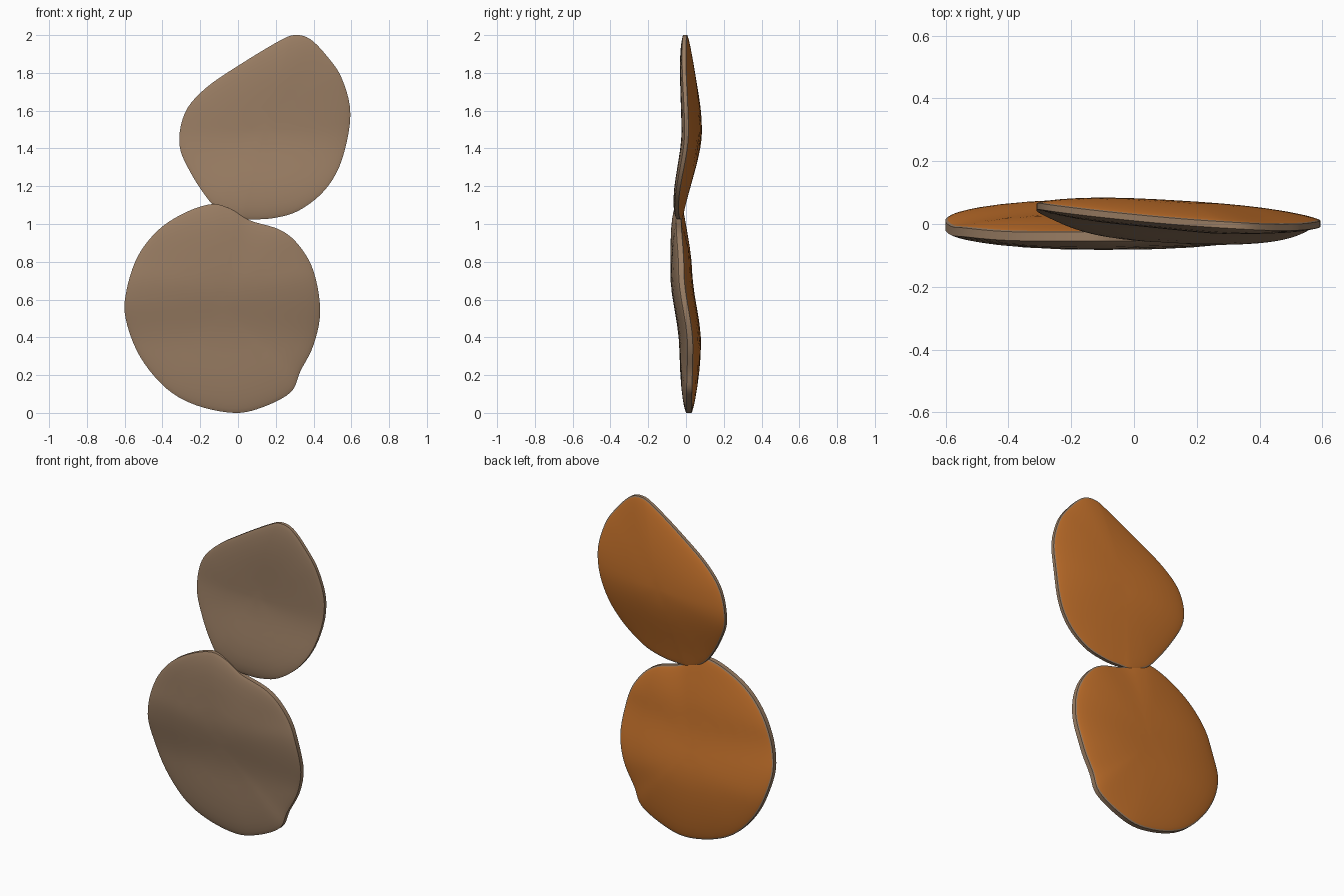
import bpy, bmesh, math
from mathutils import Vector

if "Cube" in bpy.data.objects:
    bpy.data.objects.remove(bpy.data.objects["Cube"])


def material(name, rgb):
    m = bpy.data.materials.new(name)
    m.diffuse_color = (*rgb, 1)
    m.use_nodes = True
    m.node_tree.nodes["Principled BSDF"].inputs["Base Color"].default_value = m.diffuse_color
    return m


TAUPE = material("taupe front", (0.32, 0.205, 0.125))
ORANGE = material("orange back", (0.55, 0.165, 0.024))


def catmull(p0, p1, p2, p3, t):
    return 0.5 * (2 * p1 + (p2 - p0) * t + (2 * p0 - 5 * p1 + 4 * p2 - p3) * t * t
                  + (3 * p1 - p0 - 3 * p2 + p3) * t ** 3)


def smooth_outline(pts, steps=5):
    v = [Vector(p) for p in pts]
    n = len(v)
    return [catmull(v[i - 1], v[i], v[(i + 1) % n], v[(i + 2) % n], k / steps)
            for i in range(n) for k in range(steps)]


def profile(pts, z):
    """Smooth y value at height z from (z, y) pairs."""
    if z <= pts[0][0]:
        return pts[0][1]
    for (z0, y0), (z1, y1) in zip(pts, pts[1:]):
        if z <= z1:
            t = (z - z0) / (z1 - z0)
            return y0 + (y1 - y0) * t * t * (3 - 2 * t)
    return pts[-1][1]


def lobe(name, outline, centre, bend, tilt, half, edge):
    """Thin lens with a bent mid surface: taupe front and rim, orange back."""
    rim, c = smooth_outline(outline), Vector(centre)
    radii = [1, 0.985, 0.96, 0.92, 0.86, 0.75, 0.6, 0.45, 0.3, 0.15]
    bm = bmesh.new()

    def point(r, p, side):
        q = c + (p - c) * r
        mid = profile(bend, q.y) + tilt * (q.x - c.x)
        h = edge + (half - edge) * (1 - r ** 2.6) ** 0.75
        return bm.verts.new((q.x, mid + side * h, q.y))

    sides = []
    for side in (-1, 1):
        rings = [[point(r, p, side) for p in rim] for r in radii]
        tip = point(0, c, side)
        n = len(rim)
        for k in range(len(rings)):
            for i in range(n):
                j = (i + 1) % n
                if k + 1 < len(rings):
                    f = bm.faces.new((rings[k][i], rings[k][j], rings[k + 1][j], rings[k + 1][i]))
                else:
                    f = bm.faces.new((rings[k][i], rings[k][j], tip))
                f.material_index = 1 if side > 0 and k > 0 else 0
        sides.append(rings[0])
    for i in range(len(rim)):
        j = (i + 1) % len(rim)
        bm.faces.new((sides[0][i], sides[0][j], sides[1][j], sides[1][i]))
    bmesh.ops.recalc_face_normals(bm, faces=bm.faces)
    mesh = bpy.data.meshes.new(name)
    bm.to_mesh(mesh)
    bm.free()
    mesh.materials.append(TAUPE)
    mesh.materials.append(ORANGE)
    ob = bpy.data.objects.new(name, mesh)
    bpy.context.collection.objects.link(ob)
    bpy.context.view_layer.objects.active = ob
    ob.select_set(True)
    bpy.ops.object.shade_smooth_by_angle(angle=math.radians(40))
    ob.select_set(False)


# Large round lower lobe, upper part leaning forward
lobe("lower_lobe",
     [(-0.02, 0), (0.13, 0.03), (0.28, 0.11), (0.33, 0.22), (0.40, 0.36), (0.435, 0.54),
      (0.40, 0.75), (0.32, 0.89), (0.22, 0.97), (0.06, 1.02), (-0.04, 1.08), (-0.14, 1.105),
      (-0.28, 1.06), (-0.42, 0.97), (-0.53, 0.83), (-0.59, 0.65), (-0.595, 0.5),
      (-0.52, 0.30), (-0.38, 0.13), (-0.22, 0.04)],
     (-0.08, 0.55),
     [(0, 0.015), (0.35, 0.022), (0.75, -0.025), (1.05, -0.04)], 0, 0.06, 0.014)

# Smaller pointed upper lobe, left edge turned back
lobe("upper_lobe",
     [(0.06, 1.025), (0.18, 1.03), (0.32, 1.07), (0.46, 1.18), (0.55, 1.34), (0.595, 1.58),
      (0.55, 1.77), (0.47, 1.89), (0.38, 1.98), (0.30, 2.0), (0.22, 1.97), (0.02, 1.85),
      (-0.17, 1.72), (-0.28, 1.59), (-0.31, 1.42), (-0.25, 1.27), (-0.15, 1.12),
      (-0.08, 1.06), (0.0, 1.025)],
     (0.14, 1.5),
     [(1.03, -0.04), (1.5, 0.03), (2.0, 0.006)], -0.06, 0.045, 0.01)
